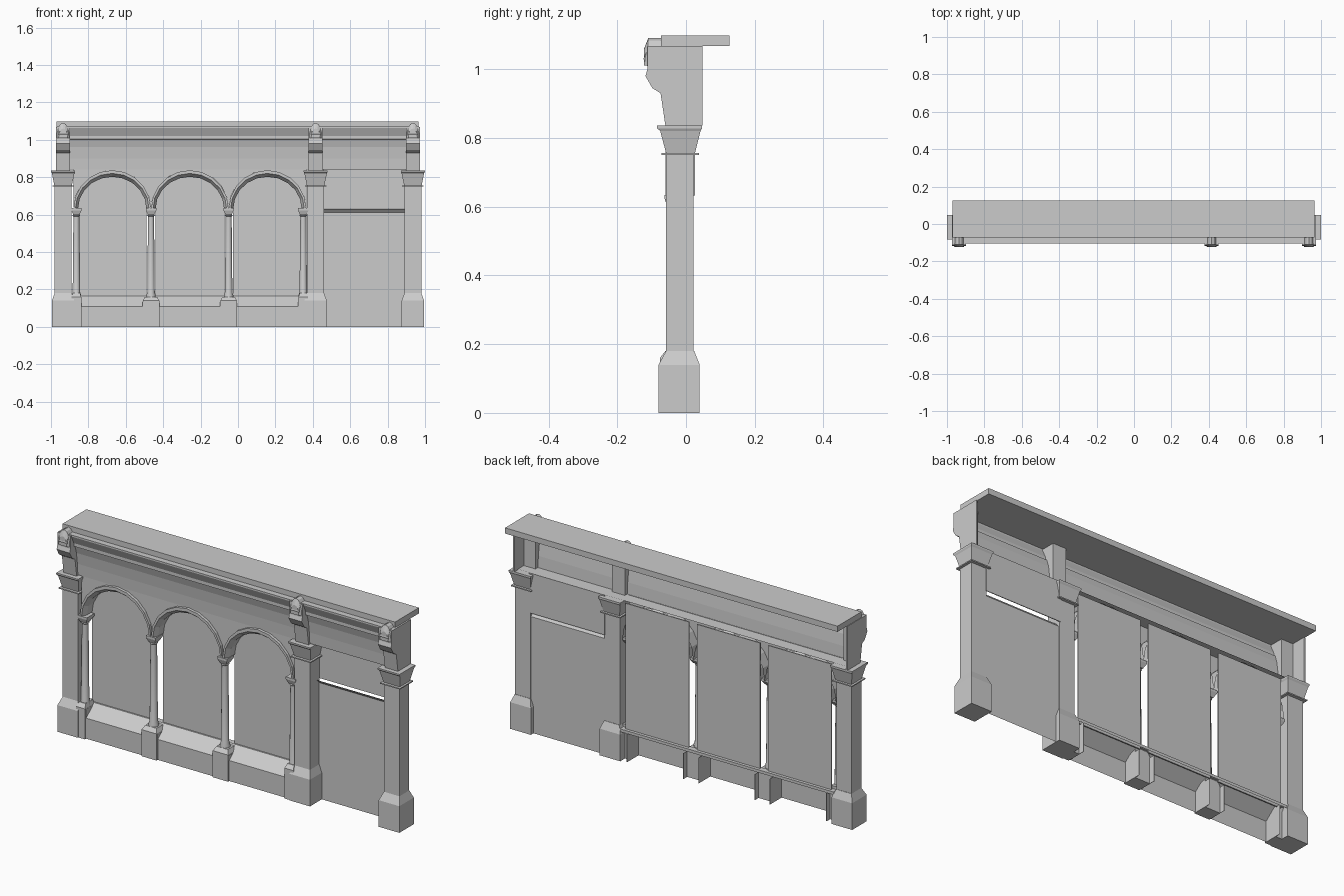
import bpy, bmesh, math

old = bpy.data.objects.get("Cube")
if old:
    bpy.data.objects.remove(old, do_unlink=True)

stone = bpy.data.materials.new("grey_stone")
stone.use_nodes = True
GREY = (0.6, 0.6, 0.6, 1)
stone.diffuse_color = GREY
for node in stone.node_tree.nodes:
    if node.type == 'BSDF_PRINCIPLED':
        node.inputs["Base Color"].default_value = GREY


def finish(name, bm, smooth=False, solid=True):
    if solid:
        bmesh.ops.recalc_face_normals(bm, faces=bm.faces)
    mesh = bpy.data.meshes.new(name)
    bm.to_mesh(mesh)
    bm.free()
    mesh.materials.append(stone)
    ob = bpy.data.objects.new(name, mesh)
    bpy.context.collection.objects.link(ob)
    if smooth:
        bpy.ops.object.select_all(action='DESELECT')
        ob.select_set(True)
        bpy.context.view_layer.objects.active = ob
        bpy.ops.object.shade_smooth_by_angle(angle=math.radians(40))
    return ob


def skin(name, rings, closed=True, caps=True, smooth=False):
    """Join successive rings of points with quads."""
    bm = bmesh.new()
    rows = [[bm.verts.new(p) for p in ring] for ring in rings]
    n = len(rows[0])
    for a, b in zip(rows, rows[1:]):
        for i in range(n if closed else n - 1):
            j = (i + 1) % n
            bm.faces.new((a[i], a[j], b[j], b[i]))
    if caps:
        bm.faces.new(rows[0][::-1])
        bm.faces.new(rows[-1])
    return finish(name, bm, smooth, solid=closed)


def extrude_x(name, profile, x0, x1, closed=True, smooth=False):
    rings = [[(x, y, z) for y, z in profile] for x in (x0, x1)]
    return skin(name, rings, closed, closed, smooth)


def box(name, x0, x1, y0, y1, z0, z1):
    return extrude_x(name, [(y0, z0), (y1, z0), (y1, z1), (y0, z1)], x0, x1)


def tower(name, cx, levels):
    """Stack of rectangles: half width, front, back, height."""
    return skin(name, [[(cx - w, f, z), (cx + w, f, z), (cx + w, b, z), (cx - w, b, z)]
                       for w, f, b, z in levels])


def lathe(name, cx, cy, steps, sides=12):
    turn = [2 * math.pi * i / sides for i in range(sides)]
    return skin(name, [[(cx + r * math.cos(t), cy + r * math.sin(t), z) for t in turn]
                       for r, z in steps], smooth=True)


# Main pillars: plinth, shaft, flared capital
PILLARS = {"left": 0.935, "middle": 0.415, "right": -0.935}
for side, cx in PILLARS.items():
    tower(side + "_pillar_plinth", cx, [(0.06, -0.08, 0.04, 0), (0.06, -0.08, 0.04, 0.14),
                                        (0.045, -0.058, 0.024, 0.18)])
    tower(side + "_pillar_shaft", cx, [(0.045, -0.058, 0.022, 0.18), (0.045, -0.058, 0.022, 0.755)])
    tower(side + "_pillar_collar", cx, [(0.058, -0.072, 0.038, 0.75), (0.058, -0.072, 0.038, 0.756)])
    tower(side + "_pillar_capital", cx, [(0.047, -0.058, 0.026, 0.756), (0.06, -0.075, 0.042, 0.82),
                                         (0.064, -0.084, 0.047, 0.828), (0.064, -0.084, 0.047, 0.836)])

# Scrolled brackets above the pillars
BRACKET = [(-0.03, 0.836), (-0.06, 0.836), (-0.074, 0.93), (-0.098, 0.945), (-0.118, 0.98),
           (-0.112, 1.0), (-0.112, 1.068), (-0.03, 1.068)]
for side, cx in PILLARS.items():
    extrude_x(side + "_bracket", BRACKET, cx - 0.038, cx + 0.038)
    # Rounded scroll head
    turn = [math.pi * i / 8 for i in range(9)]
    head = [[(cx + w * math.cos(t), y, 1.01 + h * math.sin(t)) for t in turn]
            for w, h, y in ((0.036, 0.08, -0.06), (0.036, 0.08, -0.11), (0.024, 0.05, -0.122))]
    skin(side + "_scroll_head", head)
    extrude_x(side + "_scroll_curl", [(-0.1, 0.985), (-0.124, 1.03), (-0.115, 1.05), (-0.1, 1.05)],
              cx - 0.025, cx + 0.025)

# End walls of the fascia
for side, x in (("left", 0.965), ("right", -0.973)):
    box(side + "_fascia_end", x, x + 0.008, -0.06, 0.048, 0.836, 1.068)

# Fascia sheet with cornice, and roof slab
FASCIA = [(0.02, 0.84), (-0.05, 0.84), (-0.054, 0.9), (-0.062, 0.96), (-0.074, 1.0),
          (-0.084, 1.003), (-0.084, 1.02), (-0.104, 1.062), (-0.104, 1.07), (-0.06, 1.07)]
extrude_x("fascia", FASCIA, -0.968, 0.968, closed=False)
box("roof_slab", -0.97, 0.965, -0.073, 0.126, 1.068, 1.098)

# Low wall with sloping sill, open behind
extrude_x("sill_wall", [(-0.066, 0), (-0.066, 0.108), (0.0, 0.165), (0.03, 0.165), (0.03, 0.15)],
          -0.88, 0.365, closed=False)

# Arcade columns on small plinths
PITCH = 0.415
FIRST = -0.88
for i in range(4):
    cx = FIRST + PITCH * i
    if i in (0, 3):
        cx += 0.016 if i == 0 else -0.016
        half, top = 0.026, 0.165
    else:
        half, top = 0.044, 0.145
    tower("column_plinth_%d" % i, cx, [(half, -0.076, 0.0, 0), (half, -0.076, 0.0, top - 0.005),
                                       (half * 0.75, -0.06, 0.0, top + 0.015)])
    for s in (-1, 1):
        box("plinth_cheek_%d_%s" % (i, "right" if s < 0 else "left"),
            cx + s * half - 0.001, cx + s * half + 0.001, -0.07, 0.03, 0, top - 0.01)
    lathe("arcade_column_%d" % i, cx, -0.036,
          [(0.025, 0.15), (0.025, 0.17), (0.02, 0.185), (0.016, 0.59), (0.021, 0.595), (0.017, 0.603)])
    tower("arcade_capital_%d" % i, cx, [(0.017, -0.054, -0.015, 0.6), (0.028, -0.062, 0.0, 0.622),
                                        (0.028, -0.062, 0.0, 0.634)])

# Arches, spandrels and window panels
SPRING = 0.63
angles = [math.pi * k / 10 for k in range(11)]


def arc(cx, half, rise, y):
    return [(cx + half * math.cos(t), y, SPRING + rise * math.sin(t)) for t in angles]


for i in range(3):
    cx = FIRST + PITCH * (i + 0.5)
    ring = [arc(cx, 0.207, 0.207, 0.01), arc(cx, 0.207, 0.207, -0.06),
            arc(cx, 0.197, 0.19, -0.06), arc(cx, 0.183, 0.172, -0.035), arc(cx, 0.183, 0.172, 0.01)]
    skin("arch_%d" % i, ring, closed=False, caps=False)
    outer = arc(cx, 0.2075, 0.207, -0.045)
    skin("spandrel_%d" % i, [outer, [(x, y, 0.842) for x, y, z in outer]], closed=False, caps=False)
    box("window_panel_%d" % i, cx - 0.184, cx + 0.184, 0.008, 0.014, 0.15, 0.825)

# Door bay: lower panel with tilted head, upper panel behind it
extrude_x("door_panel", [(0.018, 0), (0.018, 0.61), (0.0, 0.63)], 0.455, 0.895, closed=False)
box("door_upper_panel", 0.455, 0.895, 0.022, 0.026, 0.632, 0.842)
